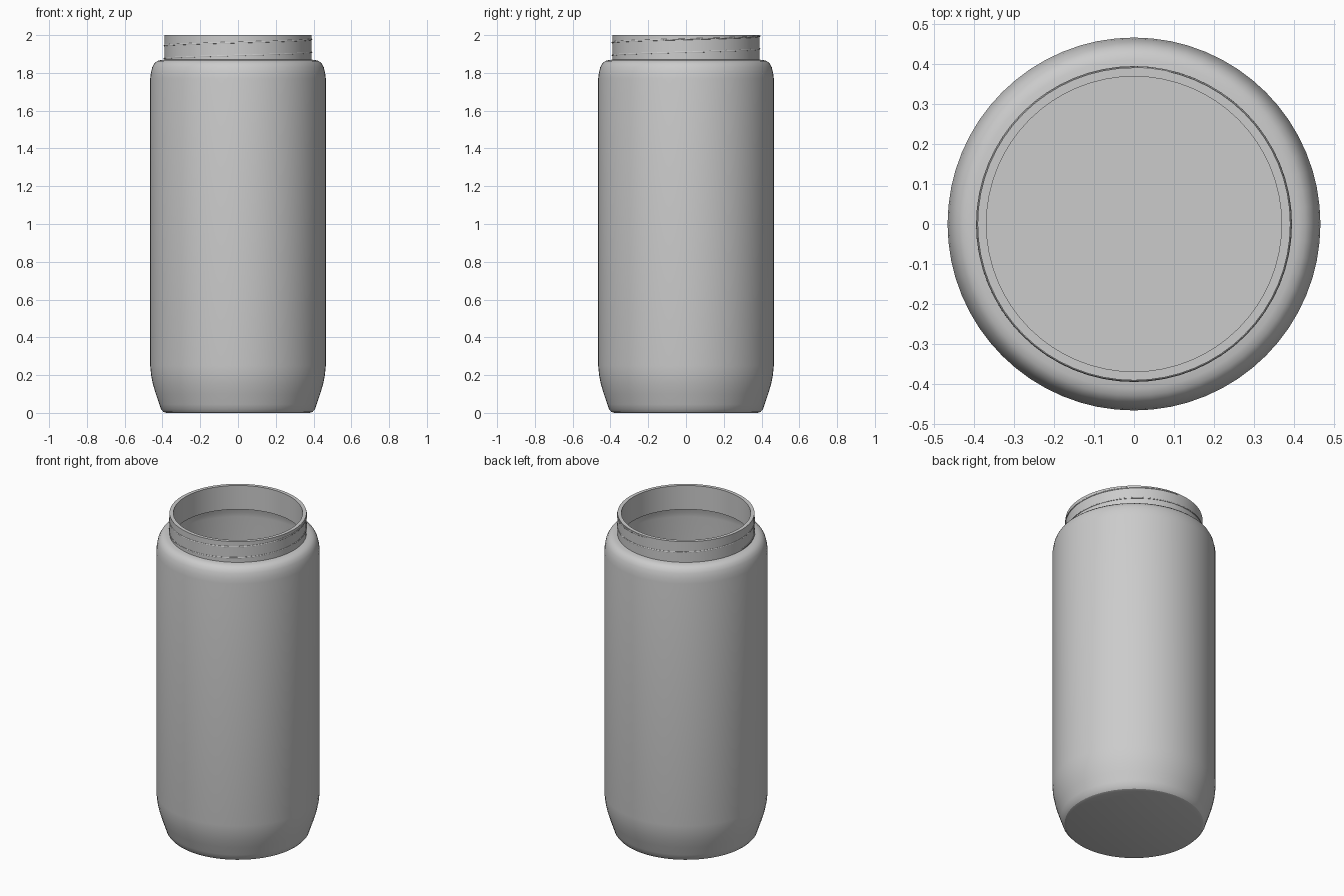
import bpy, bmesh, math

if "Cube" in bpy.data.objects:
    bpy.data.objects.remove(bpy.data.objects["Cube"])

SEG = 64

def smooth(obj, angle=30):
    bpy.ops.object.select_all(action='DESELECT')
    obj.select_set(True)
    bpy.context.view_layer.objects.active = obj
    bpy.ops.object.shade_smooth_by_angle(angle=math.radians(angle))

def lathe(name, profile):
    """Revolve (radius, z) points around z; zero radius closes at a pole."""
    bm = bmesh.new()
    verts = [bm.verts.new((r, 0, z)) for r, z in profile]
    edges = [bm.edges.new(p) for p in zip(verts, verts[1:])]
    bmesh.ops.spin(bm, geom=verts + edges, cent=(0, 0, 0), axis=(0, 0, 1),
                   angle=2 * math.pi, steps=SEG, use_duplicate=False)
    bmesh.ops.remove_doubles(bm, verts=bm.verts, dist=1e-5)
    bmesh.ops.recalc_face_normals(bm, faces=bm.faces)
    me = bpy.data.meshes.new(name)
    bm.to_mesh(me)
    bm.free()
    obj = bpy.data.objects.new(name, me)
    bpy.context.collection.objects.link(obj)
    smooth(obj)
    return obj

# Hollow jar: outside from base to rim, then inside down to the floor
outer = [(0, 0), (0.38, 0), (0.395, 0.005), (0.408, 0.02), (0.416, 0.045),
         (0.435, 0.10), (0.450, 0.15), (0.460, 0.20), (0.465, 0.25),
         (0.465, 1.77), (0.461, 1.80), (0.454, 1.83), (0.443, 1.85),
         (0.428, 1.863), (0.41, 1.868), (0.39, 1.87), (0.39, 2.0)]
inner = [(0.368, 2.0), (0.368, 1.85), (0.41, 1.846), (0.428, 1.832),
         (0.437, 1.80), (0.441, 1.77), (0.441, 0.25), (0.427, 0.15),
         (0.413, 0.10), (0.392, 0.045), (0.372, 0.024), (0, 0.024)]
lathe("jar_body", outer + inner)

# Fine screw thread winding up the neck
curve = bpy.data.curves.new("neck_thread", 'CURVE')
curve.dimensions = '3D'
curve.bevel_depth = 0.004
curve.bevel_resolution = 1
curve.use_fill_caps = True
pitch, z0, z1 = 0.068, 1.876, 1.996
count = int((z1 - z0) / pitch * SEG)
spline = curve.splines.new('POLY')
spline.points.add(count)
for i, p in enumerate(spline.points):
    a = math.pi + 2 * math.pi * i / SEG
    p.co = (0.390 * math.cos(a), 0.390 * math.sin(a), z0 + pitch * i / SEG, 1)
thread = bpy.data.objects.new("neck_thread", curve)
bpy.context.collection.objects.link(thread)
bpy.ops.object.select_all(action='DESELECT')
thread.select_set(True)
bpy.context.view_layer.objects.active = thread
bpy.ops.object.convert(target='MESH')
smooth(bpy.context.object, 60)
